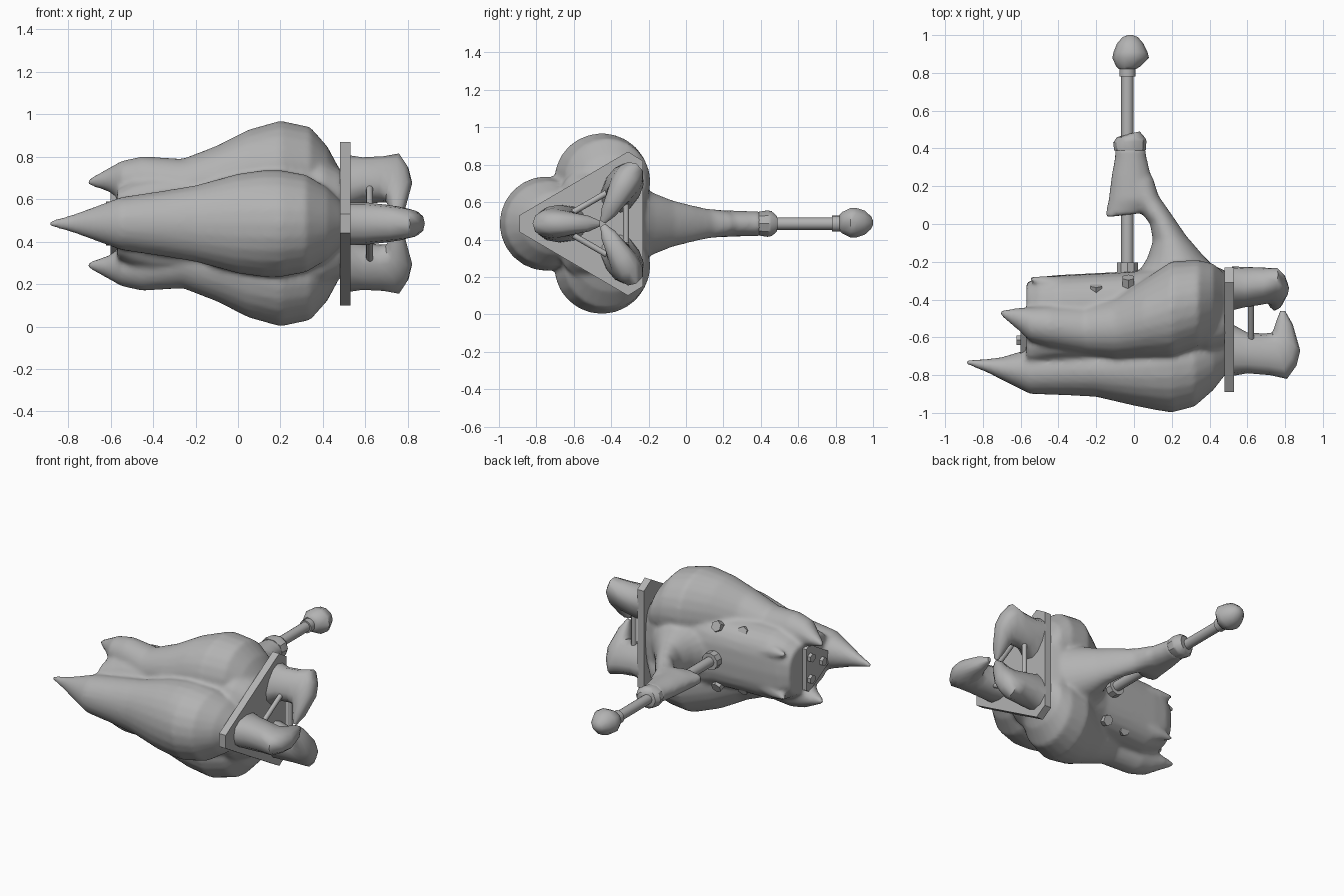
import bpy, bmesh, math
from mathutils import Vector, Matrix

if "Cube" in bpy.data.objects:
    bpy.data.objects.remove(bpy.data.objects["Cube"])

AY, AZ = -0.45, 0.485          # main axis of the body, running along x
grey = bpy.data.materials.new("stone_grey")
grey.diffuse_color = (0.45, 0.45, 0.45, 1)
grey.use_nodes = True
grey.node_tree.nodes["Principled BSDF"].inputs["Base Color"].default_value = grey.diffuse_color


def finish(name, bm, angle=35):
    bmesh.ops.recalc_face_normals(bm, faces=bm.faces[:])
    me = bpy.data.meshes.new(name)
    bm.to_mesh(me)
    bm.free()
    me.materials.append(grey)
    for p in me.polygons:
        p.use_smooth = True
    me.set_sharp_from_angle(angle=math.radians(angle))
    ob = bpy.data.objects.new(name, me)
    bpy.context.collection.objects.link(ob)
    return ob


def loft(bm, rings, n=24, p=2.0):
    """Skin of superellipse rings, each given as centre, half axis u, half axis v."""
    loops = []
    for c, u, v in rings:
        loop = []
        for i in range(n):
            a = 2 * math.pi * i / n
            ca, sa = math.cos(a), math.sin(a)
            loop.append(bm.verts.new(
                Vector(c)
                + Vector(u) * math.copysign(abs(ca) ** (2 / p), ca)
                + Vector(v) * math.copysign(abs(sa) ** (2 / p), sa)))
        loops.append(loop)
    for a, b in zip(loops, loops[1:]):
        for i in range(n):
            j = (i + 1) % n
            bm.faces.new((a[i], a[j], b[j], b[i]))
    bm.faces.new(loops[0])
    bm.faces.new(loops[-1])


def x_rings(rows, flip=False):
    """Rows of x, centre y, centre z, half width, half height."""
    return [((x, y, 2 * AZ - z if flip else z), (0, ry, 0), (0, 0, rz))
            for x, y, z, ry, rz in rows]


def edge_rings(rows, z):
    """Rows of inner x, inner y, outer x, outer y, half height."""
    return [(((x0 + x1) / 2, (y0 + y1) / 2, z),
             ((x1 - x0) / 2, (y1 - y0) / 2, 0), (0, 0, h))
            for x0, y0, x1, y1, h in rows]


def rod(name, a, b, r, n=12):
    a, b = Vector(a), Vector(b)
    d = b - a
    bm = bmesh.new()
    bmesh.ops.create_cone(
        bm, cap_ends=True, segments=n, radius1=r, radius2=r, depth=d.length,
        matrix=Matrix.Translation((a + b) / 2)
        @ d.to_track_quat('Z', 'Y').to_matrix().to_4x4())
    return finish(name, bm)


def plate(name, x0, x1, cy, s):
    """Triangle with cut corners, extruded along x."""
    half = [(-0.44, 0.045), (0.14, 0.385), (0.22, 0.335)]
    pts = half + [(y, -z) for y, z in reversed(half)]
    bm = bmesh.new()
    f = bm.faces.new([bm.verts.new((x0, cy + y * s, AZ + z * s)) for y, z in pts])
    r = bmesh.ops.extrude_face_region(bm, geom=[f])
    bmesh.ops.translate(bm, vec=(x1 - x0, 0, 0),
                        verts=[v for v in r["geom"] if isinstance(v, bmesh.types.BMVert)])
    return finish(name, bm, 20)


# Body: front lobe, mirrored upper and lower lobes, core and rear arm, fused
body = bmesh.new()
loft(body, x_rings([
    (-.89, -.73, AZ, .012, .012), (-.78, -.75, AZ, .035, .042), (-.7, -.765, AZ, .06, .07),
    (-.55, -.78, AZ, .12, .125), (-.35, -.77, AZ, .137, .155), (-.2, -.77, AZ, .145, .18),
    (0, -.76, AZ, .202, .235), (.12, -.75, AZ, .236, .252), (.2, -.745, AZ, .253, .252),
    (.32, -.73, AZ, .237, .23), (.42, -.69, AZ, .19, .17), (.49, -.66, AZ, .13, .1)]))
lobe = [
    (-.71, -.47, .68, .012, .012), (-.62, -.50, .69, .055, .05), (-.55, -.53, .69, .09, .09),
    (-.45, -.54, .68, .11, .122), (-.26, -.56, .65, .13, .14), (-.1, -.55, .67, .16, .182),
    (.05, -.5, .70, .205, .228), (.2, -.45, .72, .253, .25), (.34, -.42, .71, .23, .23),
    (.42, -.40, .68, .19, .17), (.49, -.40, .62, .13, .1)]
for flip in (False, True):
    loft(body, x_rings(lobe, flip))
loft(body, x_rings([
    (-.57, -.53, AZ, .22, .17), (-.5, -.51, AZ, .23, .21), (-.4, -.5, AZ, .23, .24),
    (-.2, -.5, AZ, .24, .24), (0, -.48, AZ, .23, .24), (.2, -.46, AZ, .25, .29),
    (.4, -.45, AZ, .24, .3), (.49, -.45, AZ, .2, .25)]), p=3)
# Rear corner barbs
for s in (-1, 1):
    loft(body, x_rings([(-.55, -.29, AZ + s * .15, .01, .01),
                        (-.45, -.32, AZ + s * .13, .045, .05),
                        (-.3, -.36, AZ + s * .1, .08, .08)]))
# Curved arm and the sleeve it ends in
loft(body, edge_rings([
    (-.02, -.4, .49, -.4, .22), (.02, -.26, .46, -.26, .2), (.07, -.18, .37, -.17, .165),
    (.10, -.09, .275, -.06, .125), (.085, 0, .2, .05, .1), (.03, .07, .13, .15, .08),
    (-.06, .17, .1, .25, .07)], AZ))
loft(body, edge_rings([
    (-.155, .035, .06, .06, .05), (-.135, .13, .14, .13, .075), (-.12, .25, .092, .25, .07),
    (-.1, .36, .065, .36, .066), (-.1, .4, .062, .4, .066)], AZ))
body = finish("body", body, 60)
m = body.modifiers.new("fuse", 'REMESH')
m.mode, m.voxel_size, m.use_smooth_shade = 'VOXEL', 0.014, True
m = body.modifiers.new("soften", 'SMOOTH')
m.factor, m.iterations = 0.5, 5

# Sleeve collar
bm = bmesh.new()
loft(bm, edge_rings([(-.105, .39, .062, .39, .067), (-.11, .43, .066, .44, .074),
                     (-.09, .46, .06, .455, .07), (-.035, .475, .03, .49, .045)], AZ), n=10)
finish("sleeve_collar", bm)

# Rear shaft with base ring, end ring and knob
RX = -.035
rod("shaft", (RX, -.3, AZ), (RX, .84, AZ), .033, 16)
rod("shaft_base", (RX, -.28, AZ), (RX, -.205, AZ), .058, 10)
rod("shaft_end_ring", (RX, .78, AZ), (RX, .825, AZ), .043, 16)
bm = bmesh.new()
loft(bm, [((cx, y, AZ + .005), (rx, 0, 0), (0, 0, rz)) for cx, y, rx, rz in [
    (RX, .82, .045, .045), (-.03, .835, .065, .06), (-.018, .88, .097, .083),
    (-.018, .91, .09, .083), (-.02, .955, .07, .068), (-.02, .99, .04, .035),
    (-.02, 1.0, .012, .012)]], n=10)
finish("knob", bm, 40)

# Front and end plates
plate("large_plate", .48, .53, AY, 1.0)
plate("small_plate", -.6, -.54, -.54, .42)

# Three gripping claws around the axis, with linking pegs
claw = [
    (.52, .08, .52, .355, .10), (.6, .125, .6, .34, .10), (.69, .13, .72, .35, .088),
    (.73, .125, .81, .37, .078), (.735, .115, .86, .30, .07), (.74, .105, .88, .22, .06),
    (.755, .06, .84, .08, .042), (.775, .01, .80, .01, .015)]
for k in range(3):
    turn = Matrix.Translation((0, AY, AZ)) @ Matrix.Rotation(math.radians(180 + 120 * k), 4, 'X')
    bm = bmesh.new()
    loft(bm, edge_rings(claw, 0), n=12, p=2.4)
    if k:
        for v in bm.verts:
            v.co.x = .52 + (v.co.x - .52) * .835
    bmesh.ops.transform(bm, matrix=turn, verts=bm.verts[:])
    finish("claw_%d" % (k + 1), bm, 45)
    side = turn @ Matrix.Rotation(math.radians(60), 4, 'X')
    rod("claw_peg_%d" % (k + 1), side @ Vector((.62, .13, -.16)),
        side @ Vector((.62, .13, .16)), .016)
    # Bolts on the small plate
    p = Matrix.Translation((0, -.53 - AY, 0)) @ turn @ Vector((0, .085, 0))
    rod("plate_bolt_%d" % (k + 1), (-.58, p.y, p.z), (-.622, p.y, p.z), .03, 6)

# Hexagonal bolts on the rear of the body
for s in (-1, 1):
    for x, y, z in ((-.2, -.35, .19), (-.03, -.31, .2)):
        c = Vector((x, y, AZ + s * z))
        d = Vector((0, .9, .4 * s)).normalized()
        rod("rear_bolt", c - d * .05, c + d * .03, .036, 6)
